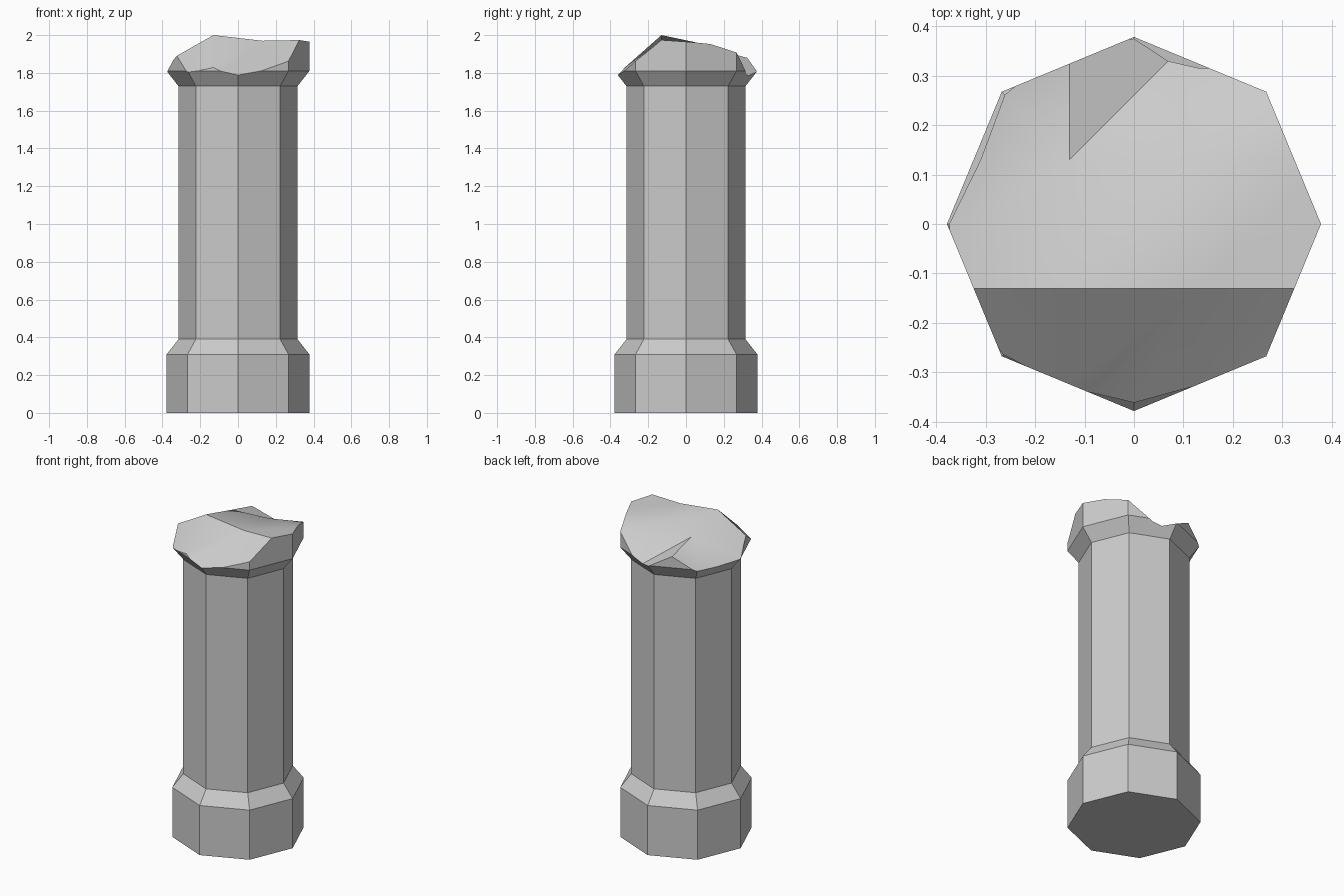
import bpy, bmesh, math

if "Cube" in bpy.data.objects:
    bpy.data.objects.remove(bpy.data.objects["Cube"])

SIDES = 8
# (radius, height) profile of the octagonal column
PROFILE = [(0.378, 0), (0.378, 0.31), (0.315, 0.39),
           (0.315, 1.73), (0.378, 1.81), (0.378, 2.1)]
# heights of the broken top on a 4 x 4 grid, front row first
GRID = [-0.39, -0.13, 0.13, 0.39]
HEIGHTS = [[1.62, 1.77, 1.76, 1.79],
           [1.853, 2.0, 1.97, 1.975],
           [1.73, 1.93, 1.945, 1.955],
           [1.67, 1.863, 1.74, 1.875]]


def make_object(name, bm):
    bmesh.ops.recalc_face_normals(bm, faces=bm.faces)
    mesh = bpy.data.meshes.new(name)
    bm.to_mesh(mesh)
    bm.free()
    obj = bpy.data.objects.new(name, mesh)
    bpy.context.collection.objects.link(obj)
    return obj


# column with base and flared head
bm = bmesh.new()
rings = [[bm.verts.new((r * math.cos(math.tau * i / SIDES),
                        r * math.sin(math.tau * i / SIDES), z))
          for i in range(SIDES)] for r, z in PROFILE]
for a, b in zip(rings, rings[1:]):
    for i in range(SIDES):
        j = (i + 1) % SIDES
        bm.faces.new((a[i], a[j], b[j], b[i]))
bm.faces.new(rings[0][::-1])
bm.faces.new(rings[-1])
column = make_object("broken_column", bm)

# cutter whose underside is the fractured surface
bm = bmesh.new()
v = [[bm.verts.new((x, y, z)) for x, z in zip(GRID, row)]
     for y, row in zip(GRID, HEIGHTS)]
for r in range(3):
    for c in range(3):
        lo, hi = v[r][c], v[r + 1][c + 1]
        if (r, c) == (0, 2) or (r, c) == (2, 0):
            lo2, hi2 = v[r][c + 1], v[r + 1][c]
            bm.faces.new((lo, lo2, hi2)) if r == 2 else bm.faces.new((lo, lo2, hi))
            bm.faces.new((lo2, hi, hi2)) if r == 2 else bm.faces.new((lo, hi, hi2))
            continue
        bm.faces.new((lo, v[r][c + 1], hi))
        bm.faces.new((lo, hi, v[r + 1][c]))
bm.faces.ensure_lookup_table()
# the two steep corners fold across the other diagonal
for (r, c) in [(0, 2), (2, 0)]:
    cell = {v[r][c], v[r][c + 1], v[r + 1][c], v[r + 1][c + 1]}
    tris = [f for f in bm.faces if set(f.verts) <= cell]
    bmesh.ops.delete(bm, geom=tris, context='FACES_ONLY')
    p, q, s, t = v[r][c], v[r][c + 1], v[r + 1][c + 1], v[r + 1][c]
    if (r, c) == (0, 2):
        bm.faces.new((p, q, s))
        bm.faces.new((p, s, t))
    else:
        bm.faces.new((p, q, t))
        bm.faces.new((q, s, t))
result = bmesh.ops.extrude_face_region(bm, geom=bm.faces[:])
for e in result["geom"]:
    if isinstance(e, bmesh.types.BMVert):
        e.co.z = 2.4
cutter = make_object("fracture_cutter", bm)
cutter.hide_render = True

# break off the head
cut = column.modifiers.new("fracture", 'BOOLEAN')
cut.operation = 'DIFFERENCE'
cut.solver = 'EXACT'
cut.object = cutter
bpy.context.view_layer.objects.active = column
column.select_set(True)
bpy.ops.object.modifier_apply(modifier=cut.name)
bpy.data.objects.remove(cutter)
bpy.ops.object.shade_smooth_by_angle(angle=math.radians(35))
